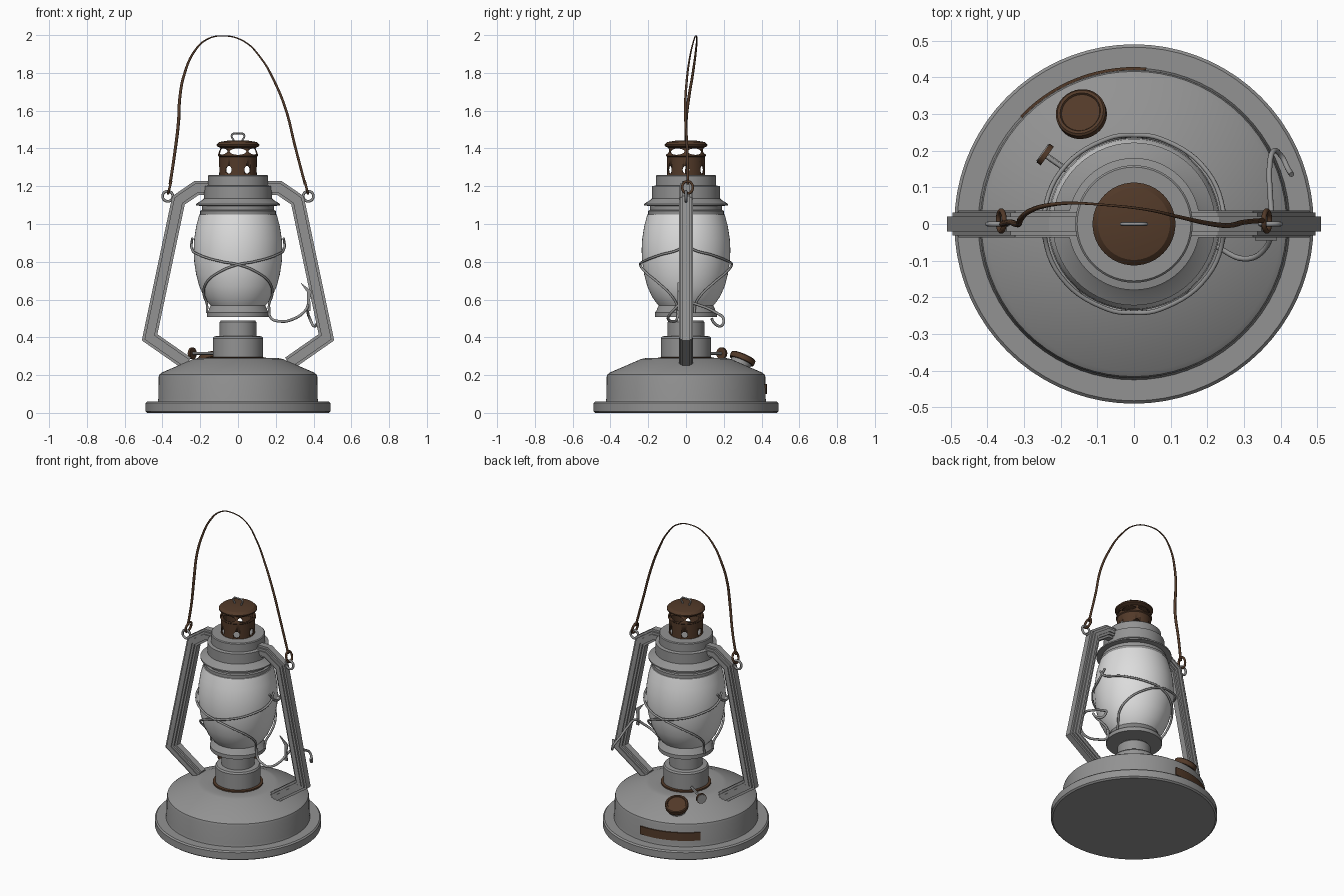
import bpy, bmesh, math
from mathutils import Vector, Matrix

if "Cube" in bpy.data.objects:
    bpy.data.objects.remove(bpy.data.objects["Cube"])


def material(name, rgb):
    m = bpy.data.materials.new(name)
    m.diffuse_color = (*rgb, 1)
    m.use_nodes = True
    m.node_tree.nodes["Principled BSDF"].inputs["Base Color"].default_value = m.diffuse_color
    return m


GRAY = material("gray_metal", (0.29, 0.29, 0.29))
RUST = material("rust_brown", (0.085, 0.042, 0.022))
GLASS = material("pale_glass", (0.72, 0.72, 0.72))


def finish(ob, mat, angle=30):
    ob.data.materials.clear()
    ob.data.materials.append(mat)
    bpy.ops.object.select_all(action='DESELECT')
    ob.select_set(True)
    bpy.context.view_layer.objects.active = ob
    bpy.ops.object.shade_smooth_by_angle(angle=math.radians(angle))
    return ob


def from_bmesh(name, bm, mat, angle=30):
    bmesh.ops.recalc_face_normals(bm, faces=bm.faces)
    me = bpy.data.meshes.new(name)
    bm.to_mesh(me)
    bm.free()
    ob = bpy.data.objects.new(name, me)
    bpy.context.collection.objects.link(ob)
    return finish(ob, mat, angle)


def lathe(name, profile, mat, segs=56, closed=False, matrix=None):
    """Revolve (radius, z) points; open profiles get flat end caps."""
    bm = bmesh.new()
    rings = [[bm.verts.new((r * math.cos(math.tau * i / segs),
                            r * math.sin(math.tau * i / segs), z))
              for i in range(segs)] for r, z in profile]
    pairs = list(zip(rings, rings[1:]))
    if closed:
        pairs.append((rings[-1], rings[0]))
    else:
        bm.faces.new(rings[0])
        bm.faces.new(rings[-1])
    for a, b in pairs:
        for i in range(segs):
            j = (i + 1) % segs
            bm.faces.new((a[i], a[j], b[j], b[i]))
    if matrix:
        bm.transform(matrix)
    return from_bmesh(name, bm, mat)


def wire(name, pts, radius, mat, cyclic=False, radii=None):
    """Smooth round wire through the points."""
    cu = bpy.data.curves.new(name, 'CURVE')
    cu.dimensions = '3D'
    cu.bevel_depth = radius
    cu.bevel_resolution = 2
    cu.resolution_u = 6
    cu.use_fill_caps = True
    sp = cu.splines.new('BEZIER')
    sp.bezier_points.add(len(pts) - 1)
    sp.use_cyclic_u = cyclic
    for i, (bp, p) in enumerate(zip(sp.bezier_points, pts)):
        bp.co = p
        bp.handle_left_type = bp.handle_right_type = 'AUTO'
        if radii:
            bp.radius = radii[i]
    ob = bpy.data.objects.new(name, cu)
    bpy.context.collection.objects.link(ob)
    bpy.ops.object.select_all(action='DESELECT')
    ob.select_set(True)
    bpy.context.view_layer.objects.active = ob
    bpy.ops.object.convert(target='MESH')
    return finish(bpy.context.view_layer.objects.active, mat, 60)


def facing(origin, direction):
    q = Vector(direction).to_track_quat('Z', 'Y')
    return Matrix.Translation(origin) @ q.to_matrix().to_4x4()


# fuel tank base
lathe("fuel_tank", [(0.48, 0), (0.49, 0.008), (0.49, 0.052), (0.482, 0.06), (0.425, 0.06),
                    (0.422, 0.075), (0.42, 0.19), (0.416, 0.204), (0.402, 0.214),
                    (0.24, 0.284), (0.215, 0.29), (0.16, 0.284)], GRAY, 72)
lathe("rust_collar", [(0.148, 0.275), (0.148, 0.293), (0.125, 0.296)], RUST)
# burner
lathe("burner", [(0.133, 0.28), (0.133, 0.395), (0.126, 0.405), (0.098, 0.408),
                 (0.098, 0.48), (0.09, 0.49)], GRAY)
# globe seat, globe and top crown
lathe("globe_seat", [(0.165, 0.508), (0.165, 0.532), (0.158, 0.538), (0.142, 0.575),
                     (0.138, 0.578)], GRAY)
lathe("glass_globe", [(0.138, 0.56), (0.155, 0.58), (0.18, 0.615), (0.205, 0.67), (0.222, 0.735),
                      (0.232, 0.80), (0.235, 0.86), (0.232, 0.92), (0.222, 0.985),
                      (0.205, 1.05)], GLASS)
lathe("globe_cap", [(0.185, 1.043), (0.2, 1.047), (0.2, 1.07), (0.19, 1.074), (0.19, 1.095),
                    (0.222, 1.098), (0.222, 1.106), (0.185, 1.13), (0.18, 1.135),
                    (0.18, 1.2), (0.16, 1.204), (0.16, 1.255), (0.155, 1.26)], GRAY)

# chimney shell with vent holes
chimney = lathe("chimney", [(0.1, 1.25), (0.1, 1.355), (0.106, 1.36), (0.106, 1.368), (0.092, 1.405),
                            (0.088, 1.405), (0.098, 1.362), (0.094, 1.35), (0.094, 1.25)],
                RUST, closed=True)
bm = bmesh.new()
for i in range(6):
    for z, off, w, h in ((1.383, -90, 0.044, 0.017), (1.287, -60, 0.018, 0.021)):
        a = math.radians(60 * i + off)
        d = Vector((math.cos(a), math.sin(a), 0))
        frame = Matrix((Vector((-d.y, d.x, 0)), Vector((0, 0, 1)), d)).transposed().to_4x4()
        bmesh.ops.create_cone(bm, cap_ends=True, segments=16, radius1=1, radius2=1, depth=0.06,
                              matrix=Matrix.Translation(d * 0.1 + Vector((0, 0, z))) @ frame
                              @ Matrix.Diagonal((w, h, 1, 1)))
cutter = from_bmesh("vent_cutter", bm, RUST)
cutter.hide_render = True
mod = chimney.modifiers.new("vents", 'BOOLEAN')
mod.operation = 'DIFFERENCE'
mod.solver = 'EXACT'
mod.object = cutter
bpy.context.view_layer.objects.active = chimney
bpy.ops.object.modifier_apply(modifier="vents")
bpy.data.objects.remove(cutter)
lathe("chimney_cap", [(0.088, 1.4), (0.112, 1.412), (0.113, 1.42), (0.098, 1.434),
                      (0.05, 1.442)], RUST)
wire("cap_loop", [(-0.022, 0, 1.44), (-0.032, 0, 1.472), (0, 0, 1.479), (0.032, 0, 1.472),
                  (0.022, 0, 1.44)], 0.005, GRAY)

# ribbed side frames: stepped section swept along a mitred path
half = [(0.037, 0.02), (0.024, 0.02), (0.024, 0.031), (0.01, 0.031), (0.01, 0.037)]
half += [(-u, v) for u, v in reversed(half)]
section = half + [(u, -v) for u, v in reversed(half)]
path = [Vector(p) for p in ((0.15, 1.19), (0.22, 1.19), (0.315, 1.125), (0.468, 0.4), (0.27, 0.262))]
for side, s in (("left", -1), ("right", 1)):
    bm = bmesh.new()
    rings = []
    for i, p in enumerate(path):
        d0 = (p - path[max(i - 1, 0)]).normalized() if i else (path[1] - p).normalized()
        d1 = (path[i + 1] - p).normalized() if i < len(path) - 1 else d0
        n0, n1 = Vector((-d0.y, d0.x)), Vector((-d1.y, d1.x))
        m = (n0 + n1).normalized()
        m /= m.dot(n0)
        rings.append([bm.verts.new((s * (p.x + m.x * u), v, p.y + m.y * u)) for u, v in section])
    for a, b in zip(rings, rings[1:]):
        for i in range(len(section)):
            j = (i + 1) % len(section)
            bm.faces.new((a[i], a[j], b[j], b[i]))
    bm.faces.new(rings[0])
    bm.faces.new(rings[-1])
    from_bmesh(side + "_frame", bm, GRAY, 10)
    # frame eyelet and the bail hook passing through it
    circle = [(math.cos(math.tau * k / 10), math.sin(math.tau * k / 10)) for k in range(10)]
    wire(side + "_eyelet", [(s * 0.372 + 0.027 * c, 0, 1.147 + 0.027 * t) for c, t in circle],
         0.007, GRAY, True)
    wire(side + "_bail_hook", [(s * 0.362 + s * 0.008 * -t, 0.008 + 0.028 * c, 1.194 + 0.032 * t)
                               for c, t in circle], 0.007, RUST, True)

# carrying bail
bail = [(-0.36, 0, 1.21), (-0.34, 0.005, 1.34), (-0.315, 0.0, 1.54), (-0.308, 0.015, 1.67),
        (-0.285, 0.035, 1.79), (-0.23, 0.052, 1.915), (-0.165, 0.057, 1.977), (-0.08, 0.052, 1.996),
        (0.03, 0.04, 1.968), (0.12, 0.02, 1.88), (0.195, 0.003, 1.75), (0.255, -0.004, 1.6),
        (0.3, 0.005, 1.42), (0.355, 0.01, 1.21)]
wire("bail_handle", bail, 0.008, RUST,
     radii=[1, 1, 1.1, 1, .9, .7, .5, .4, .45, .6, .8, .9, .9, .9])

# globe guard wires, crossing at front and back
guard = [(175, 0.925, 0.243), (185, 0.875, 0.247), (215, 0.835, 0.246), (250, 0.8, 0.243),
         (270, 0.785, 0.242), (295, 0.745, 0.236), (320, 0.685, 0.222), (336, 0.625, 0.198),
         (343, 0.575, 0.172), (345, 0.53, 0.17)]
for k in range(4):
    sx, sy = (1, -1)[k % 2], (1, -1)[k // 2]
    wire("guard_wire_%d" % (k + 1),
         [(sx * r * math.cos(math.radians(a)), sy * r * math.sin(math.radians(a)), z)
          for a, z, r in guard], 0.0065, GRAY)

# globe lifting lever
wire("lift_lever", [(0.165, -0.04, 0.56), (0.172, -0.045, 0.505), (0.22, -0.06, 0.485),
                    (0.3, -0.095, 0.5), (0.355, -0.07, 0.54), (0.375, -0.01, 0.585),
                    (0.372, 0.07, 0.57), (0.37, 0.16, 0.53), (0.38, 0.198, 0.5), (0.402, 0.185, 0.46),
                    (0.42, 0.15, 0.475), (0.43, 0.135, 0.5)], 0.0075, GRAY)
bm = bmesh.new()
tab = [(0.33, 0.69), (0.39, 0.645), (0.382, 0.6), (0.385, 0.54), (0.367, 0.54), (0.365, 0.64)]
front = bm.faces.new([bm.verts.new((x, -0.045, z)) for x, z in tab])
ext = bmesh.ops.extrude_face_region(bm, geom=[front])
bmesh.ops.translate(bm, vec=(0, 0.008, 0), verts=[v for v in ext["geom"] if isinstance(v, bmesh.types.BMVert)])
from_bmesh("lever_tab", bm, GRAY)

# filler neck and cap on the sloping tank top
out = Vector((-0.43, 0.9, 0))
slope = (out * 0.42 + Vector((0, 0, 0.9))).normalized()
seat = facing((-0.136, 0.284, 0.25), slope)
lathe("filler_neck", [(0.055, -0.02), (0.055, 0.035)], GRAY, 32, matrix=seat)
lathe("filler_cap", [(0.066, 0.025), (0.069, 0.03), (0.069, 0.052), (0.064, 0.057), (0.056, 0.057),
                     (0.053, 0.052), (0.03, 0.052)], RUST, 32, matrix=seat)

# wick knob
axis = Vector((-0.8, 0.56, 0))
lathe("wick_shaft", [(0.008, -0.16), (0.008, 0)], GRAY, 12, matrix=facing((-0.24, 0.187, 0.315), axis))
knob = facing((-0.243, 0.19, 0.315), axis)
lathe("wick_knob", [(0.031, -0.008), (0.031, 0.006)], RUST, 24, matrix=knob)
lathe("wick_knob_face", [(0.028, 0.005), (0.028, 0.009)], GRAY, 24, matrix=knob)

# curved rust plate on the back of the tank
bm = bmesh.new()
cols = []
for i in range(15):
    a = math.radians(85.5 + 51 * i / 14)
    cols.append([bm.verts.new((r * math.cos(a), r * math.sin(a), z))
                 for r, z in ((0.418, 0.1), (0.428, 0.1), (0.428, 0.152), (0.418, 0.152))])
for a, b in zip(cols, cols[1:]):
    for i in range(4):
        bm.faces.new((a[i], a[(i + 1) % 4], b[(i + 1) % 4], b[i]))
bm.faces.new(cols[0])
bm.faces.new(cols[-1])
from_bmesh("back_plate", bm, RUST)
